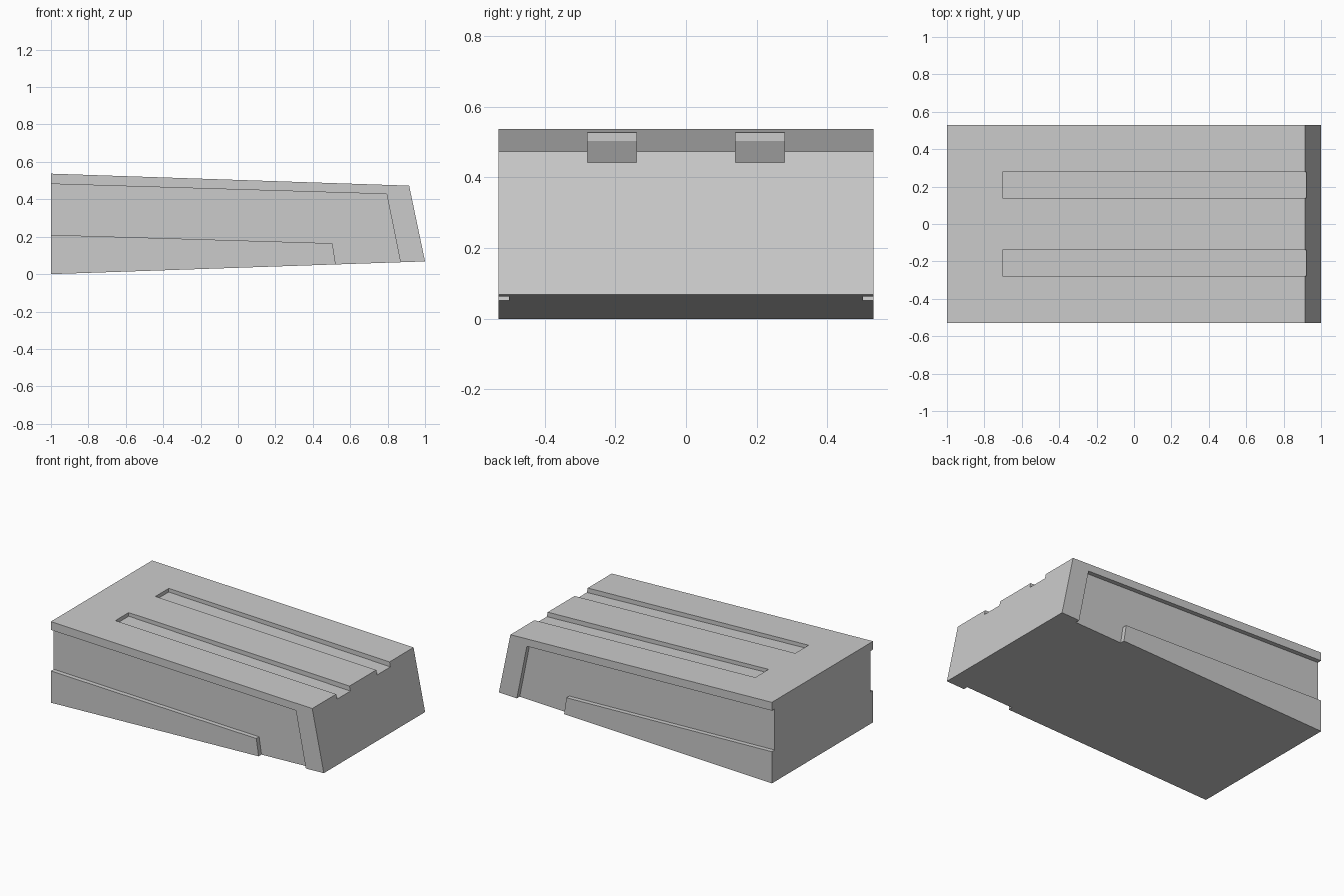
import bpy
import bmesh

cube = bpy.data.objects.get("Cube")
if cube:
    bpy.data.objects.remove(cube, do_unlink=True)

# Single flat grey
grey = bpy.data.materials.new("plain_grey")
grey.use_nodes = True
colour = (0.6, 0.6, 0.6, 1.0)
grey.diffuse_color = colour
grey.node_tree.nodes["Principled BSDF"].inputs["Base Color"].default_value = colour


def prism(name, profile, y0, y1):
    """Extrude an x-z profile along y."""
    bm = bmesh.new()
    face = bm.faces.new([bm.verts.new((x, y0, z)) for x, z in profile])
    new = bmesh.ops.extrude_face_region(bm, geom=[face])["geom"]
    moved = [v for v in new if isinstance(v, bmesh.types.BMVert)]
    bmesh.ops.translate(bm, verts=moved, vec=(0, y1 - y0, 0))
    bmesh.ops.recalc_face_normals(bm, faces=bm.faces)
    mesh = bpy.data.meshes.new(name)
    bm.to_mesh(mesh)
    bm.free()
    mesh.materials.append(grey)
    obj = bpy.data.objects.new(name, mesh)
    bpy.context.collection.objects.link(obj)
    return obj


def cut(target, cutter):
    """Subtract the cutter, then discard it."""
    cutter.hide_render = True
    mod = target.modifiers.new("cut", 'BOOLEAN')
    mod.operation = 'DIFFERENCE'
    mod.solver = 'EXACT'
    mod.object = cutter
    bpy.context.view_layer.objects.active = target
    bpy.ops.object.modifier_apply(modifier=mod.name)
    bpy.data.objects.remove(cutter, do_unlink=True)


# Wedge-shaped body
body = prism("slide_body",
             [(-1, 0), (1, 0.068), (0.915, 0.473), (-1, 0.537)], -0.53, 0.53)

# Stepped side recess, leaving a top lip, an end frame and a lower rail
recess = [(-1.1, 0.485), (0.795, 0.428), (0.891, -0.05),
          (0.538, -0.05), (0.505, 0.165), (-1.1, 0.213)]
# Sloping groove, open at the narrow end
groove = [(-0.703, 0.503), (-0.703, 0.7), (1.1, 0.7), (1.1, 0.435)]

for side in (-1, 1):
    cut(body, prism("side_recess_cutter", recess, side * 0.50, side * 0.6))
    cut(body, prism("top_groove_cutter", groove, side * 0.14, side * 0.279))
